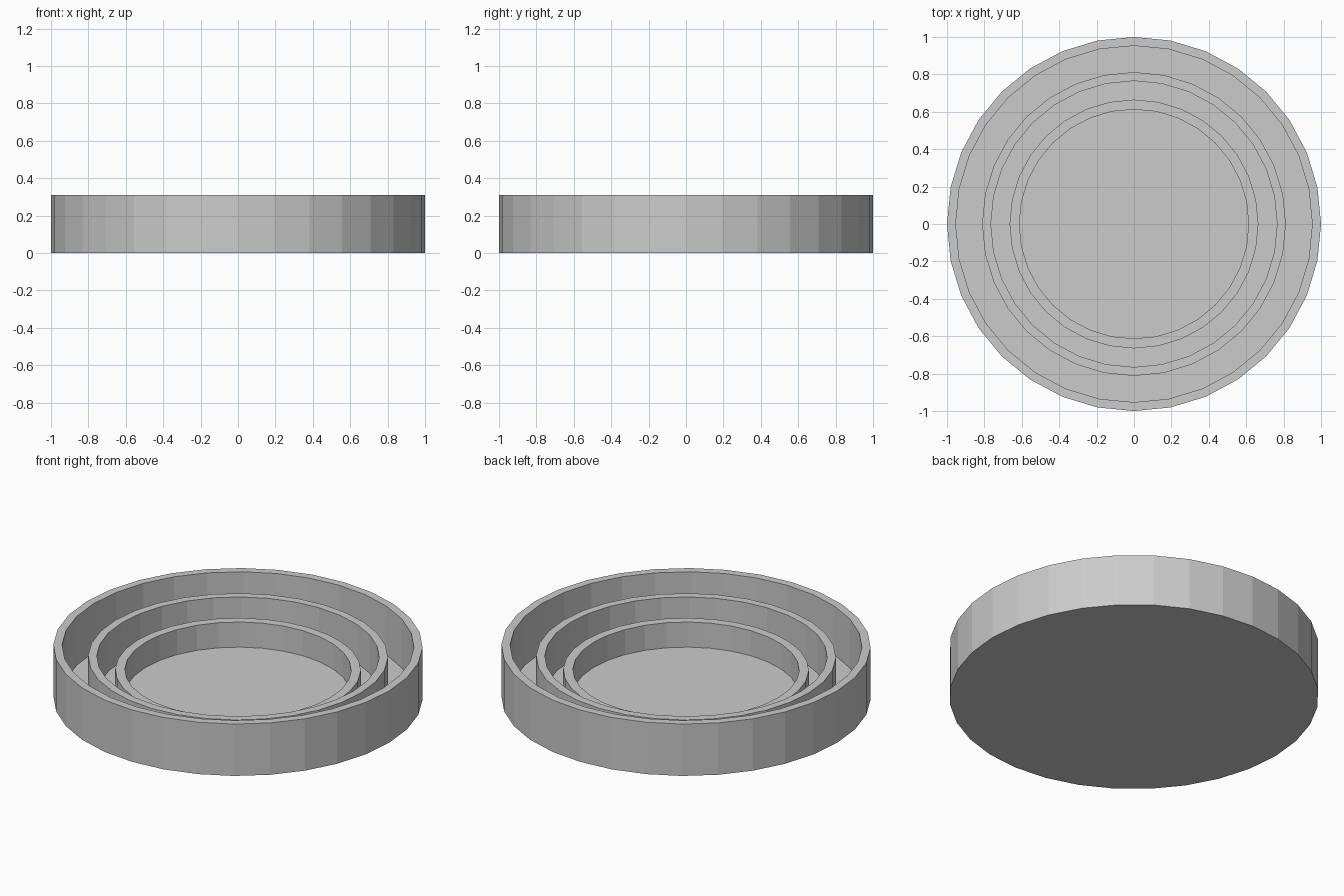
import bpy, bmesh
from math import cos, sin, tau

if "Cube" in bpy.data.objects:
    bpy.data.objects.remove(bpy.data.objects["Cube"])

SIDES = 32
FLOOR = 0.018
# Concentric walls, outside in: outer radius, inner radius, top height
WALLS = [(1.0, 0.953, 0.31), (0.812, 0.765, 0.247), (0.665, 0.613, 0.168)]


def lathe(name, profile):
    """Revolve (radius, z) points around z, capping both ends."""
    bm = bmesh.new()
    rings = [[bm.verts.new((r * cos(tau * i / SIDES), r * sin(tau * i / SIDES), z))
              for i in range(SIDES)] for r, z in profile]
    for a, b in zip(rings, rings[1:]):
        for i in range(SIDES):
            j = (i + 1) % SIDES
            bm.faces.new((a[i], a[j], b[j], b[i]))
    bm.faces.new(rings[0][::-1])
    bm.faces.new(rings[-1])
    bmesh.ops.recalc_face_normals(bm, faces=bm.faces)
    mesh = bpy.data.meshes.new(name)
    bm.to_mesh(mesh)
    bm.free()
    obj = bpy.data.objects.new(name, mesh)
    bpy.context.collection.objects.link(obj)
    return obj


# Dish with a thin floor and three stepped circular walls
profile = []
for n, (outer, inner, top) in enumerate(WALLS):
    foot = 0.0 if n == 0 else FLOOR
    profile += [(outer, foot), (outer, top), (inner, top), (inner, FLOOR)]
lathe("ringed_dish", profile)
